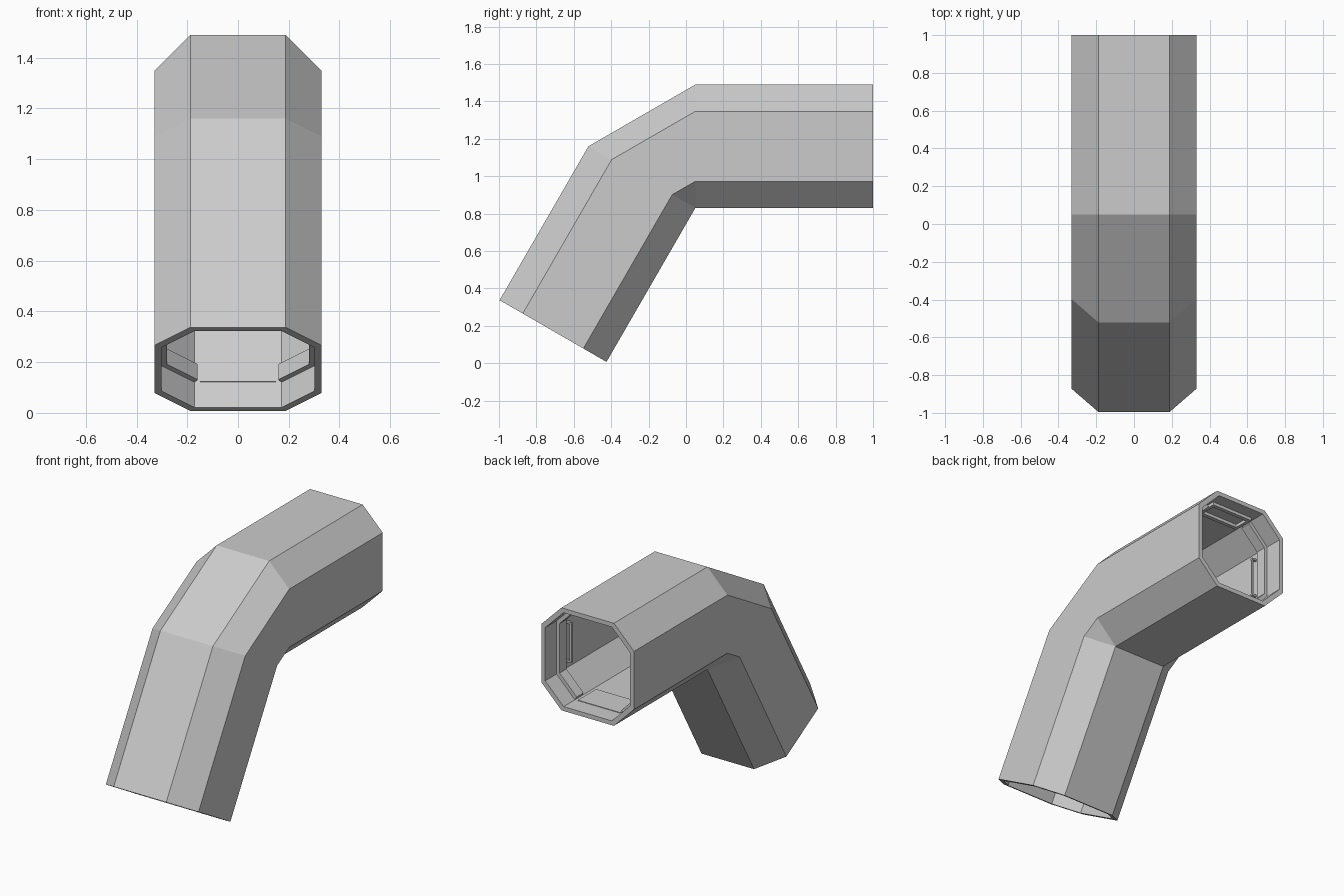
import bpy, bmesh, math
from mathutils import Vector, Matrix

cube = bpy.data.objects.get("Cube")
if cube:
    bpy.data.objects.remove(cube)


def material(name, value):
    mat = bpy.data.materials.new(name)
    mat.use_nodes = True
    col = (value, value, value, 1)
    mat.diffuse_color = col
    mat.node_tree.nodes["Principled BSDF"].inputs["Base Color"].default_value = col
    return mat


grey = material("plain grey", 0.6)

PIVOT = Vector((0, 0.05, 0.83))   # inner corner of the bend
BEND = math.radians(60)
R = 0.33                          # half size of the octagon
F = 0.187                         # half length of its flat sides
LENGTH = 0.95                     # length of each straight arm
WALL = 0.915                      # inner octagon relative to the outer
RIB = 0.85                        # rib edge relative to the outer


def arm(angle, flip):
    """Matrix taking (across, along the arm, away from the pivot) to world."""
    m = Matrix.Rotation(angle, 4, "X")
    return Matrix.Translation(PIVOT) @ m @ Matrix.Diagonal((1, flip, 1, 1))


ARMS = {"back": arm(0, 1), "front": arm(BEND, -1)}


def octagon(scale):
    half = [(F, -R), (R, -F), (R, F), (F, R)]
    pts = half + [(-x, v) for x, v in reversed(half)]
    return [(x * scale, R + v * scale) for x, v in pts]


def finish(bm, name):
    bmesh.ops.remove_doubles(bm, verts=bm.verts, dist=0.0005)
    bmesh.ops.recalc_face_normals(bm, faces=bm.faces)
    mesh = bpy.data.meshes.new(name)
    bm.to_mesh(mesh)
    bm.free()
    mesh.materials.append(grey)
    obj = bpy.data.objects.new(name, mesh)
    bpy.context.collection.objects.link(obj)
    return obj


def bridge(bm, a, b):
    """Join two closed rings of vertices, skipping collapsed sides."""
    n = len(a)
    for i in range(n):
        j = (i + 1) % n
        loop = []
        for v in (a[i], a[j], b[j], b[i]):
            if all((v.co - w.co).length > 0.0005 for w in loop):
                loop.append(v)
        if len(loop) > 2:
            bm.faces.new(loop)


# Hollow elbow duct
bm = bmesh.new()
stations = [("back", LENGTH), ("back", 0), ("front", 0), ("front", LENGTH)]
shells = []
for scale in (1, WALL):
    shells.append([[bm.verts.new(ARMS[a] @ Vector((x, s, v)))
                    for x, v in octagon(scale)] for a, s in stations])
for rings in shells:
    for a, b in zip(rings, rings[1:]):
        bridge(bm, a, b)
for end in (0, -1):
    bridge(bm, shells[0][end], shells[1][end])
finish(bm, "elbow_duct")


def box(bm, m, xs, ds, vs):
    """Block given by ranges across, in from the opening, and upward."""
    size = Vector((xs[1] - xs[0], ds[1] - ds[0], vs[1] - vs[0]))
    mid = Vector((sum(xs) / 2, LENGTH - sum(ds) / 2, sum(vs) / 2))
    bmesh.ops.create_cube(bm, size=1, matrix=m @ Matrix.Translation(mid)
                          @ Matrix.Diagonal((*size, 1)))


CEILING = R + R * WALL
SIDE = R * WALL

for end, m in ARMS.items():
    for side, sign in (("left", 1), ("right", -1)):
        # Rib round the side wall and its chamfers
        bm = bmesh.new()
        sections = []
        for outer, inner in zip(octagon(WALL + 0.01)[:4], octagon(RIB)[:4]):
            corners = [(outer, 0.115), (outer, 0.185), (inner, 0.185), (inner, 0.115)]
            sections.append([bm.verts.new(m @ Vector((sign * x, LENGTH - d, v)))
                             for (x, v), d in corners])
        for a, b in zip(sections, sections[1:]):
            bridge(bm, a, b)
        bm.faces.new(sections[0])
        bm.faces.new(sections[-1])
        finish(bm, f"{end}_{side}_rib")

        # Thin pull bar on the side wall
        bm = bmesh.new()
        bar_x = sorted((sign * (SIDE - 0.035), sign * (SIDE - 0.023)))
        foot_x = sorted((sign * (SIDE - 0.035), sign * (SIDE + 0.003)))
        box(bm, m, bar_x, (0.215, 0.227), (0.2, 0.46))
        for v in (0.2, 0.448):
            box(bm, m, foot_x, (0.213, 0.229), (v, v + 0.012))
        finish(bm, f"{end}_{side}_pull_bar")

    # Framed panel on the ceiling
    bm = bmesh.new()
    for d in (0.08, 0.2):
        box(bm, m, (-0.15, 0.15), (d, d + 0.025), (CEILING - 0.02, CEILING + 0.003))
    for x in (-0.15, 0.13):
        box(bm, m, (x, x + 0.02), (0.08, 0.225), (CEILING - 0.02, CEILING + 0.003))
    finish(bm, f"{end}_ceiling_frame")

    # Thin plate on the floor
    bm = bmesh.new()
    floor = R - R * WALL
    box(bm, m, (-0.15, 0.15), (0.115, 0.3), (floor - 0.003, floor + 0.004))
    finish(bm, f"{end}_floor_plate")
